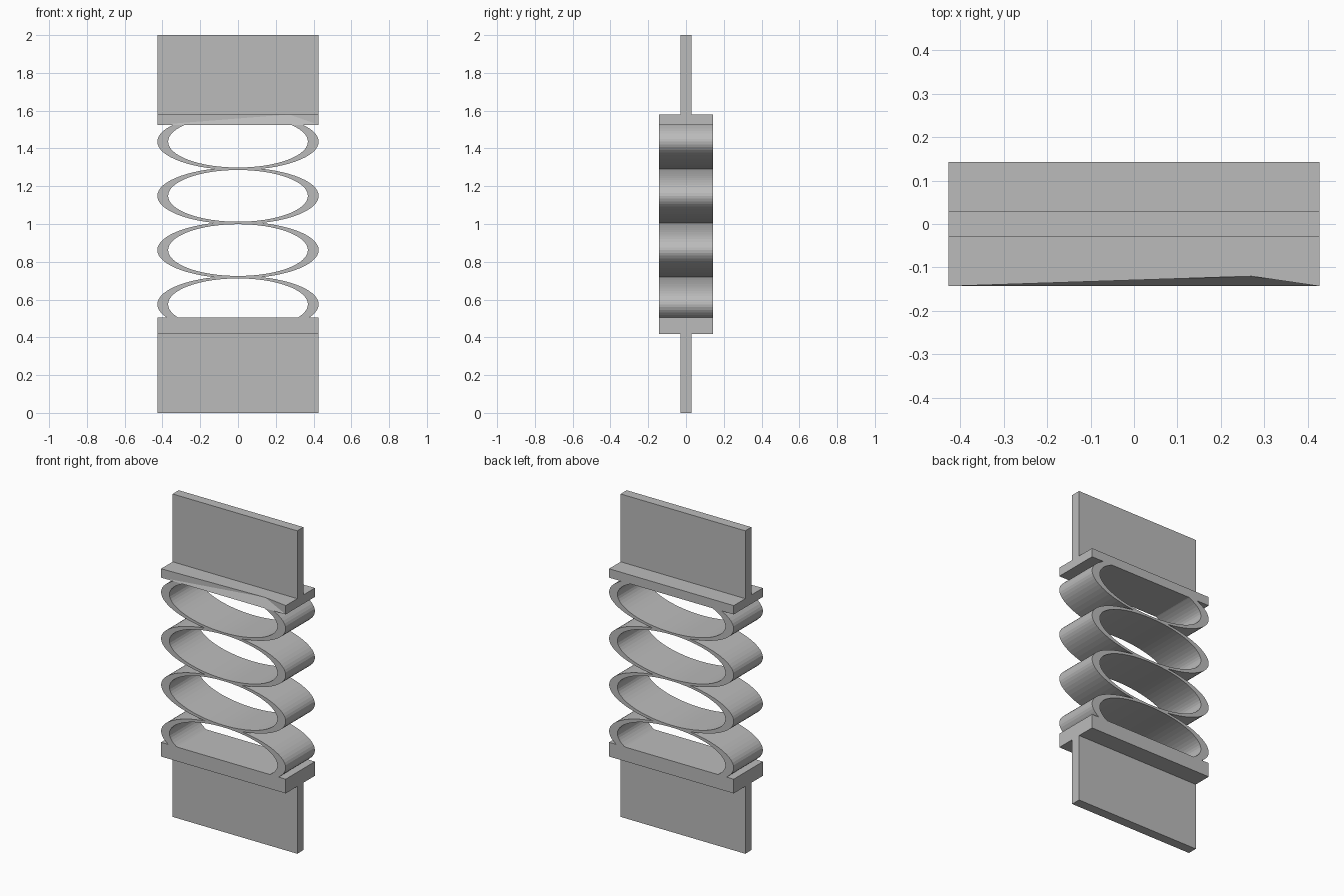
import bpy, bmesh, math
from mathutils import Vector

cube = bpy.data.objects.get("Cube")
if cube:
    bpy.data.objects.remove(cube, do_unlink=True)

GREY = (0.5, 0.5, 0.5, 1)
mat = bpy.data.materials.new("plain grey")
mat.use_nodes = True
mat.diffuse_color = GREY
mat.node_tree.nodes["Principled BSDF"].inputs["Base Color"].default_value = GREY

HW, HD, FIN = 0.427, 0.143, 0.03      # half width, half depth, half fin thickness
LOW, HIGH = 0.505, 1.525              # inner faces of the two flanges
LOW_FIN, HIGH_FIN = 0.417, 1.58       # where the fins begin


def finish(name, bm):
    bmesh.ops.recalc_face_normals(bm, faces=bm.faces)
    mesh = bpy.data.meshes.new(name)
    bm.to_mesh(mesh)
    bm.free()
    mesh.materials.append(mat)
    obj = bpy.data.objects.new(name, mesh)
    bpy.context.collection.objects.link(obj)
    return obj


def box(name, half_depth, z0, z1):
    bm = bmesh.new()
    bmesh.ops.create_cube(bm, size=1)
    for v in bm.verts:
        v.co = (v.co.x * 2 * HW, v.co.y * 2 * half_depth, z0 + (v.co.z + 0.5) * (z1 - z0))
    return finish(name, bm)


# Flat fins and the lower flange
box("lower_fin", FIN, 0, LOW_FIN)
box("upper_fin", FIN, HIGH_FIN, 2)
box("lower_flange", HD, LOW_FIN, LOW)

# Upper flange, its front top edge dented near the left end
bm = bmesh.new()
base = [bm.verts.new((x, y, HIGH)) for x, y in ((-HW, -HD), (HW, -HD), (HW, HD), (-HW, HD))]
top = [bm.verts.new((v.co.x, v.co.y, HIGH_FIN)) for v in base]
dent = bm.verts.new((0.27, -0.12, HIGH_FIN))
bm.faces.new(base)
bm.faces.new([top[0], dent, top[1], top[2], top[3]])
for i in (1, 2, 3):
    j = (i + 1) % 4
    bm.faces.new([base[i], base[j], top[j], top[i]])
for tri in ((base[0], dent, top[0]), (base[0], base[1], dent), (base[1], top[1], dent)):
    bm.faces.new(tri)
finish("upper_flange", bm)


# Stack of elliptical spring rings, trimmed at the flanges
def ring(name, zc, sides=64):
    bm = bmesh.new()
    loops = []
    for rx, rz, y in ((HW, 0.15, -HD), (HW, 0.15, HD), (0.37, 0.137, HD), (0.37, 0.137, -HD)):
        angles = [math.tau * i / sides for i in range(sides)]
        loops.append([bm.verts.new((rx * math.cos(a), y, zc + rz * math.sin(a))) for a in angles])
    for a, b in zip(loops, loops[1:] + loops[:1]):
        for i in range(sides):
            j = (i + 1) % sides
            bm.faces.new([a[i], a[j], b[j], b[i]])
    bmesh.ops.recalc_face_normals(bm, faces=bm.faces)
    for z, direction in ((LOW, -1), (HIGH, 1)):
        bmesh.ops.bisect_plane(bm, geom=bm.verts[:] + bm.edges[:] + bm.faces[:],
                               plane_co=Vector((0, 0, z)), plane_no=Vector((0, 0, direction)),
                               clear_outer=True)
    return finish(name, bm)


for k in range(4):
    ring(f"spring_ring_{k + 1}", 0.575 + 0.287 * k)
